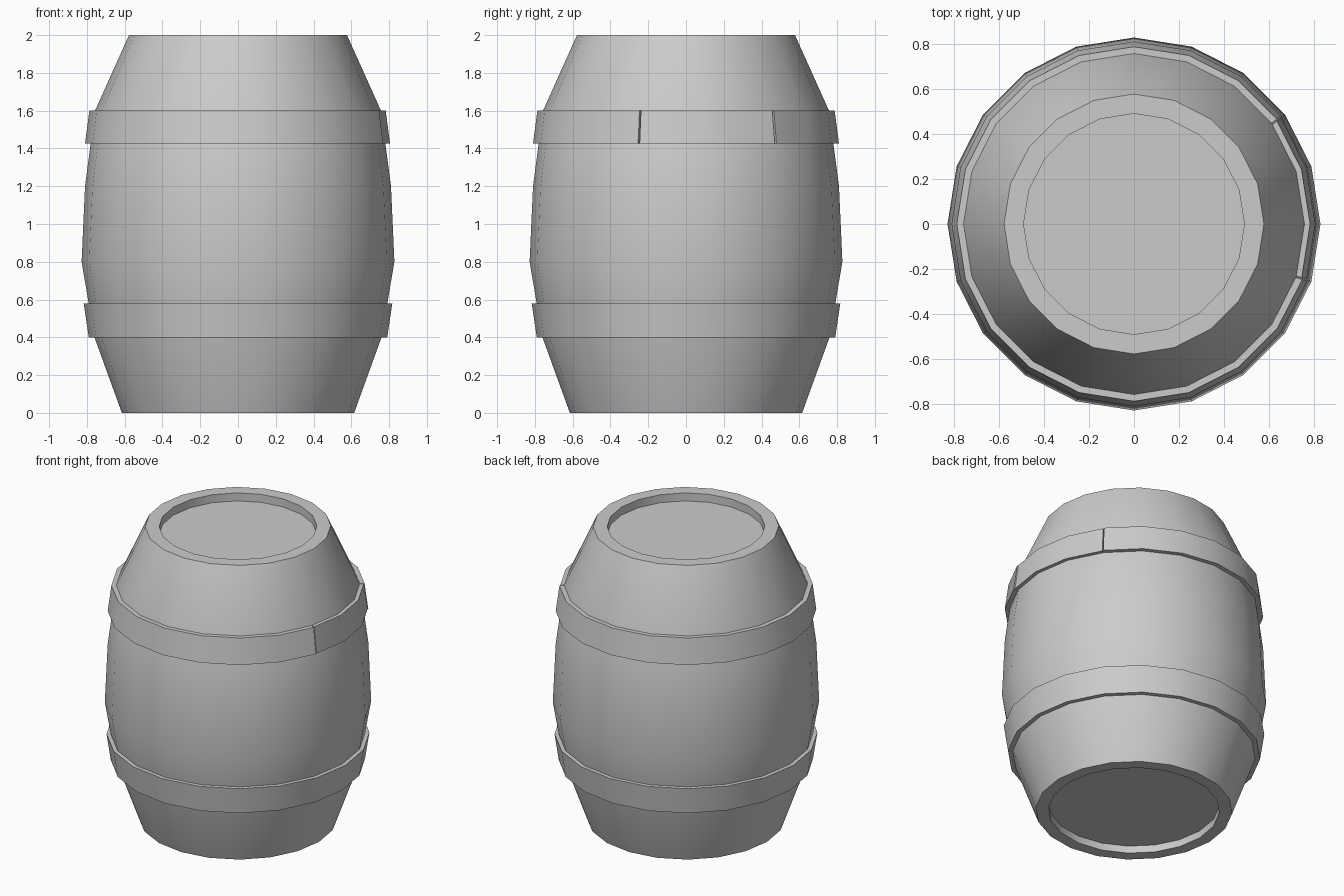
import bpy, bmesh
from math import radians, cos, sin

if "Cube" in bpy.data.objects:
    bpy.data.objects.remove(bpy.data.objects["Cube"])

SIDES = 20


def sweep(name, profile, angles, closed_profile, full_turn):
    """Turn an (r, z) profile around z through the given angles in degrees."""
    bm = bmesh.new()
    rings = [[bm.verts.new((r * cos(radians(a)), r * sin(radians(a)), z))
              for r, z in profile] for a in angles]
    n, m = len(profile), len(rings)
    for i in range(m if full_turn else m - 1):
        a, b = rings[i], rings[(i + 1) % m]
        for j in range(n if closed_profile else n - 1):
            k = (j + 1) % n
            bm.faces.new((a[j], b[j], b[k], a[k]))
    if not full_turn:
        bm.faces.new(rings[0])
        bm.faces.new(rings[-1])
    if not closed_profile:
        bm.faces.new([r[0] for r in rings])
        bm.faces.new([r[-1] for r in rings])
    bmesh.ops.recalc_face_normals(bm, faces=bm.faces)
    mesh = bpy.data.meshes.new(name)
    bm.to_mesh(mesh)
    bm.free()
    obj = bpy.data.objects.new(name, mesh)
    bpy.context.collection.objects.link(obj)
    bpy.ops.object.select_all(action='DESELECT')
    obj.select_set(True)
    bpy.context.view_layer.objects.active = obj
    bpy.ops.object.shade_smooth_by_angle(angle=radians(30))
    return obj


step = 360 / SIDES
turn = [i * step for i in range(SIDES)]

# Barrel body with recessed heads at both ends
sweep("barrel_body",
      [(0.535, 0.05), (0.535, 0), (0.615, 0), (0.76, 0.4), (0.828, 0.8),
       (0.81, 1.2), (0.757, 1.6), (0.577, 2), (0.49, 2), (0.49, 1.945)],
      turn, False, True)

# Lower hoop, a full ring
sweep("lower_hoop", [(0.74, 0.4), (0.79, 0.4), (0.817, 0.58), (0.77, 0.58)],
      turn, True, True)

# Upper hoop: a long arc and a slightly sunk short piece closing it on the right
def upper(sink):
    return [(0.755, 1.425), (0.81 - sink, 1.425), (0.787 - sink, 1.6), (0.735, 1.6)]


gap = 0.25
sweep("upper_hoop", upper(0),
      [2 * step + gap] + [i * step for i in range(3, 19)] + [19 * step - gap], True, False)
sweep("upper_hoop_joint", upper(0.005),
      [-step + gap, 0, step, 2 * step - gap], True, False)
